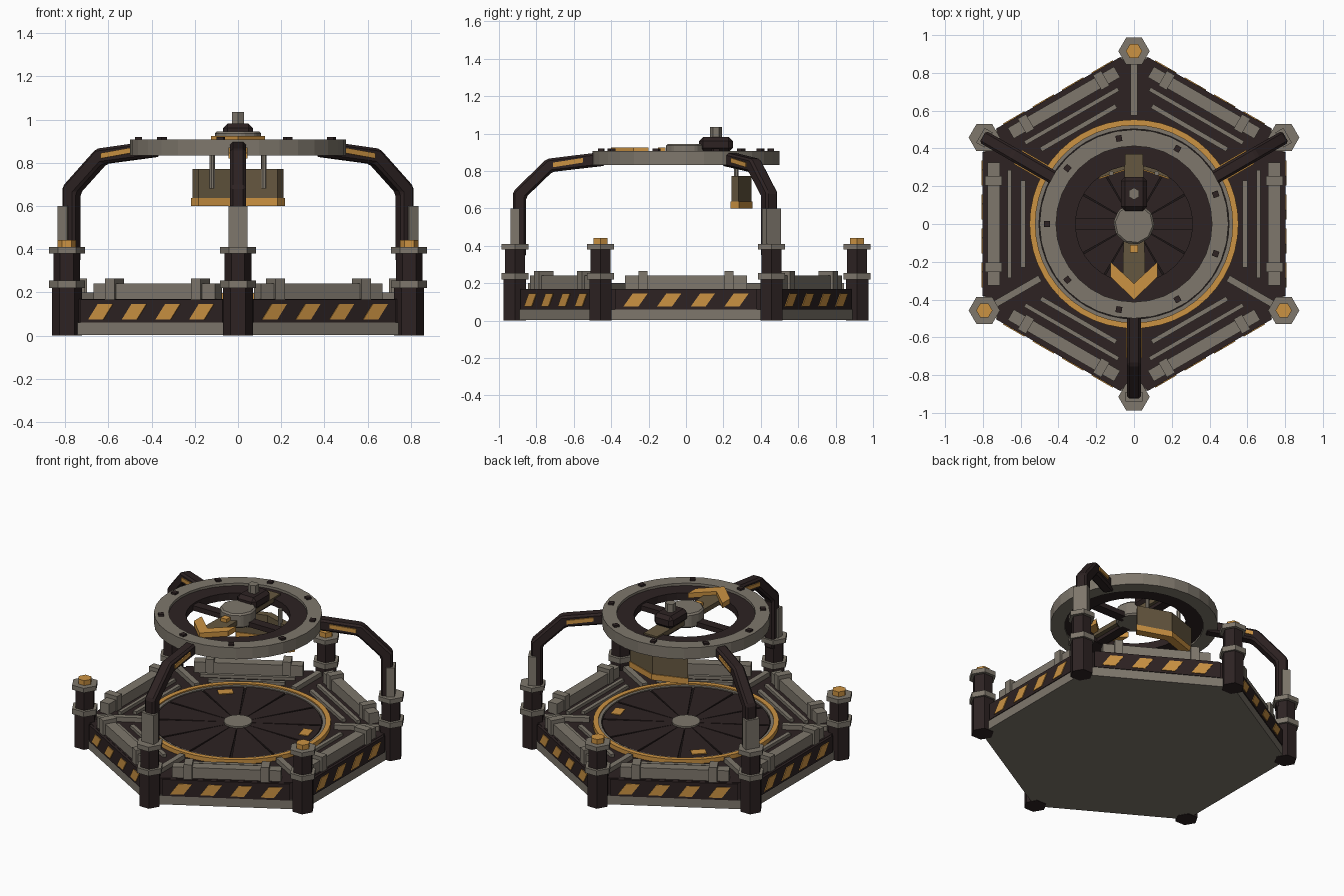
import bpy
import bmesh
from math import pi, sin, cos, radians
from mathutils import Matrix

if "Cube" in bpy.data.objects:
    bpy.data.objects.remove(bpy.data.objects["Cube"], do_unlink=True)


def material(name, rgb):
    m = bpy.data.materials.new(name)
    m.use_nodes = True
    m.diffuse_color = (*rgb, 1)
    m.node_tree.nodes["Principled BSDF"].inputs["Base Color"].default_value = (*rgb, 1)
    return m


GRAY = material("warm gray metal", (0.21, 0.185, 0.15))
DARK = material("dark brown metal", (0.026, 0.016, 0.016))
BLACK = material("groove black", (0.012, 0.008, 0.008))
GOLD = material("amber paint", (0.6, 0.29, 0.055))
BROWN = material("bronze", (0.13, 0.095, 0.05))

IDENT = Matrix.Identity(4)
FACING = Matrix(((0, 0, 1, 0), (1, 0, 0, 0), (0, 1, 0, 0), (0, 0, 0, 1)))   # drawn on an outer wall
UPRIGHT = Matrix(((1, 0, 0, 0), (0, 0, -1, 0), (0, 1, 0, 0), (0, 0, 0, 1)))  # drawn in a radial plane


def radial(deg, r=0, z=0):
    """Local x points outward, local y runs along the rim."""
    return Matrix.Rotation(radians(deg), 4, 'Z') @ Matrix.Translation((r, 0, z))


def finish(name, mat, verts, faces, mtx=IDENT, bevel=0):
    me = bpy.data.meshes.new(name)
    me.from_pydata(verts, [], faces)
    bm = bmesh.new()
    bm.from_mesh(me)
    bmesh.ops.recalc_face_normals(bm, faces=bm.faces)
    bm.to_mesh(me)
    bm.free()
    me.transform(mtx)
    me.materials.append(mat)
    ob = bpy.data.objects.new(name, me)
    bpy.context.collection.objects.link(ob)
    if bevel:
        mod = ob.modifiers.new("chamfer", 'BEVEL')
        mod.width = bevel
        mod.segments = 1
    return ob


def poly(name, mat, pts, z0, z1, mtx=IDENT, bevel=0):
    n = len(pts)
    verts = [(x, y, z) for z in (z0, z1) for x, y in pts]
    faces = [range(n), range(n, 2 * n)]
    faces += [(i, (i + 1) % n, (i + 1) % n + n, i + n) for i in range(n)]
    return finish(name, mat, verts, [tuple(f) for f in faces], mtx, bevel)


def box(name, mat, sx, sy, z0, z1, mtx=IDENT, bevel=0):
    x, y = sx / 2, sy / 2
    return poly(name, mat, [(-x, -y), (x, -y), (x, y), (-x, y)], z0, z1, mtx, bevel)


def prism(name, mat, n, r, z0, z1, mtx=IDENT, bevel=0, turn=pi / 6):
    pts = [(r * cos(turn + 2 * pi * i / n), r * sin(turn + 2 * pi * i / n)) for i in range(n)]
    return poly(name, mat, pts, z0, z1, mtx, bevel)


def ring(name, mat, r0, r1, z0, z1, n=32, a0=0, a1=360):
    full = a1 - a0 == 360
    count = n if full else n + 1
    verts, faces = [], []
    for i in range(count):
        a = radians(a0 + (a1 - a0) * i / n)
        verts += [(r * cos(a), r * sin(a), z) for r, z in ((r0, z0), (r1, z0), (r1, z1), (r0, z1))]
    for i in range(n):
        j = (i + 1) % count
        faces += [(4 * i + k, 4 * i + (k + 1) % 4, 4 * j + (k + 1) % 4, 4 * j + k) for k in range(4)]
    if not full:
        faces += [(0, 1, 2, 3), tuple(range(4 * n, 4 * n + 4))]
    return finish(name, mat, verts, faces)


# Hexagonal base
COS30 = cos(pi / 6)
prism("base_slab", GRAY, 6, 0.797 / COS30, 0.002, 0.06)
prism("base_body", DARK, 6, 0.785 / COS30, 0.06, 0.17)

# Six sides: hazard panel, railing, deck strips
for side in range(6):
    a = side * 60
    box("side_panel", DARK, 0.03, 0.76, 0.06, 0.168, radial(a, 0.787))
    for c in (-0.27, -0.09, 0.09, 0.27):
        stripe = [(c - 0.065, 0.075), (c + 0.015, 0.075), (c + 0.065, 0.145), (c - 0.015, 0.145)]
        poly("hazard_stripe", GOLD, stripe, 0.801, 0.807, radial(a) @ FACING)
    box("rail", GRAY, 0.065, 0.65, 0.165, 0.24, radial(a, 0.742))
    for s in (-1, 1):
        box("rail_bracket", GRAY, 0.09, 0.05, 0.165, 0.265,
            radial(a, 0.745) @ Matrix.Translation((0, s * 0.23, 0)))
    box("deck_strip_inner", GRAY, 0.025, 0.46, 0.165, 0.19, radial(a, 0.588))
    box("deck_strip_outer", GRAY, 0.022, 0.57, 0.165, 0.19, radial(a, 0.66))

# Corner posts, with arms on every second one
for corner in range(6):
    a = 30 + corner * 60
    at = radial(a, 0.915)
    prism("post_lower", DARK, 6, 0.069, 0, 0.22, at)
    prism("post_collar_lower", GRAY, 6, 0.083, 0.22, 0.255, at)
    prism("post_upper", DARK, 6, 0.062, 0.255, 0.38, at)
    prism("post_collar_upper", GRAY, 6, 0.083, 0.38, 0.41, at)
    box("deck_beam", GRAY, 0.27, 0.036, 0.165, 0.2, radial(a, 0.71))
    if corner % 2:
        prism("post_knob", GOLD, 6, 0.043, 0.41, 0.442, at)

for a in (30, 150, 270):
    outline = [(0.925, 0.34), (0.925, 0.69), (0.745, 0.865), (0.46, 0.9),
               (0.43, 0.828), (0.715, 0.795), (0.855, 0.66), (0.855, 0.34)]
    poly("arch_arm", DARK, outline, -0.036, 0.036, radial(a) @ UPRIGHT, 0.012)
    strip = [(0.55, 0.845), (0.71, 0.82), (0.71, 0.845), (0.55, 0.87)]
    poly("arm_strip", GOLD, strip, -0.043, 0.043, radial(a) @ UPRIGHT)
    box("arm_sleeve", GRAY, 0.05, 0.09, 0.41, 0.6, radial(a, 0.914))

# Round floor with wedge plates
prism("floor_disc", BLACK, 32, 0.53, 0.165, 0.178)
ring("floor_gold_ring", GOLD, 0.522, 0.553, 0.165, 0.198, 48)
ring("floor_gray_ring", GRAY, 0.503, 0.522, 0.165, 0.19, 48)
for i in range(12):
    ring("floor_wedge", DARK, 0.07, 0.498, 0.17, 0.187, 3, i * 30 + 0.8, i * 30 + 29.2)
prism("floor_hub", GRAY, 16, 0.085, 0.17, 0.197)
for a in (15, 135):
    box("floor_plate", GOLD, 0.06, 0.09, 0.185, 0.192, radial(a, 0.43))

# Overhead wheel
ring("wheel_rim", GRAY, 0.413, 0.5, 0.833, 0.908)
ring("wheel_inner_ring", DARK, 0.31, 0.415, 0.845, 0.892)
for i in range(4):
    box("wheel_spoke", DARK, 0.26, 0.06, 0.85, 0.882, radial(i * 90, 0.2))
for i in range(9):
    box("rim_bolt", DARK, 0.032, 0.032, 0.9, 0.92, radial(20 + i * 40, 0.46))
prism("wheel_hub", GRAY, 10, 0.11, 0.85, 0.945, bevel=0.01)

# Pointer with chevron, counterweight and peg
poly("pointer_bar", BROWN, [(-0.06, -0.33), (0.06, -0.33), (0.048, 0.37), (-0.048, 0.37)], 0.872, 0.902)
chevron = [(0, -0.4), (0.125, -0.28), (0.125, -0.2), (0, -0.315), (-0.125, -0.2), (-0.125, -0.28)]
poly("pointer_chevron", GOLD, chevron, 0.892, 0.925)
box("pointer_tab", GOLD, 0.042, 0.04, 0.9, 0.925, Matrix.Translation((0, -0.13, 0)))
box("counterweight", DARK, 0.14, 0.18, 0.9, 0.982, Matrix.Translation((0, 0.16, 0)), 0.022)
prism("counterweight_peg", GRAY, 6, 0.032, 0.975, 1.035, Matrix.Translation((0, 0.16, 0)))

# Hanging angled panel
ring("hanging_panel", BROWN, 0.305, 0.35, 0.635, 0.772, 2, 53, 127)
ring("hanging_panel_trim", GOLD, 0.3, 0.356, 0.6, 0.638, 2, 52.5, 127.5)
for s in (-1, 1):
    prism("hanger_rod", GRAY, 8, 0.013, 0.68, 0.86, Matrix.Translation((s * 0.12, 0.268, 0)))
